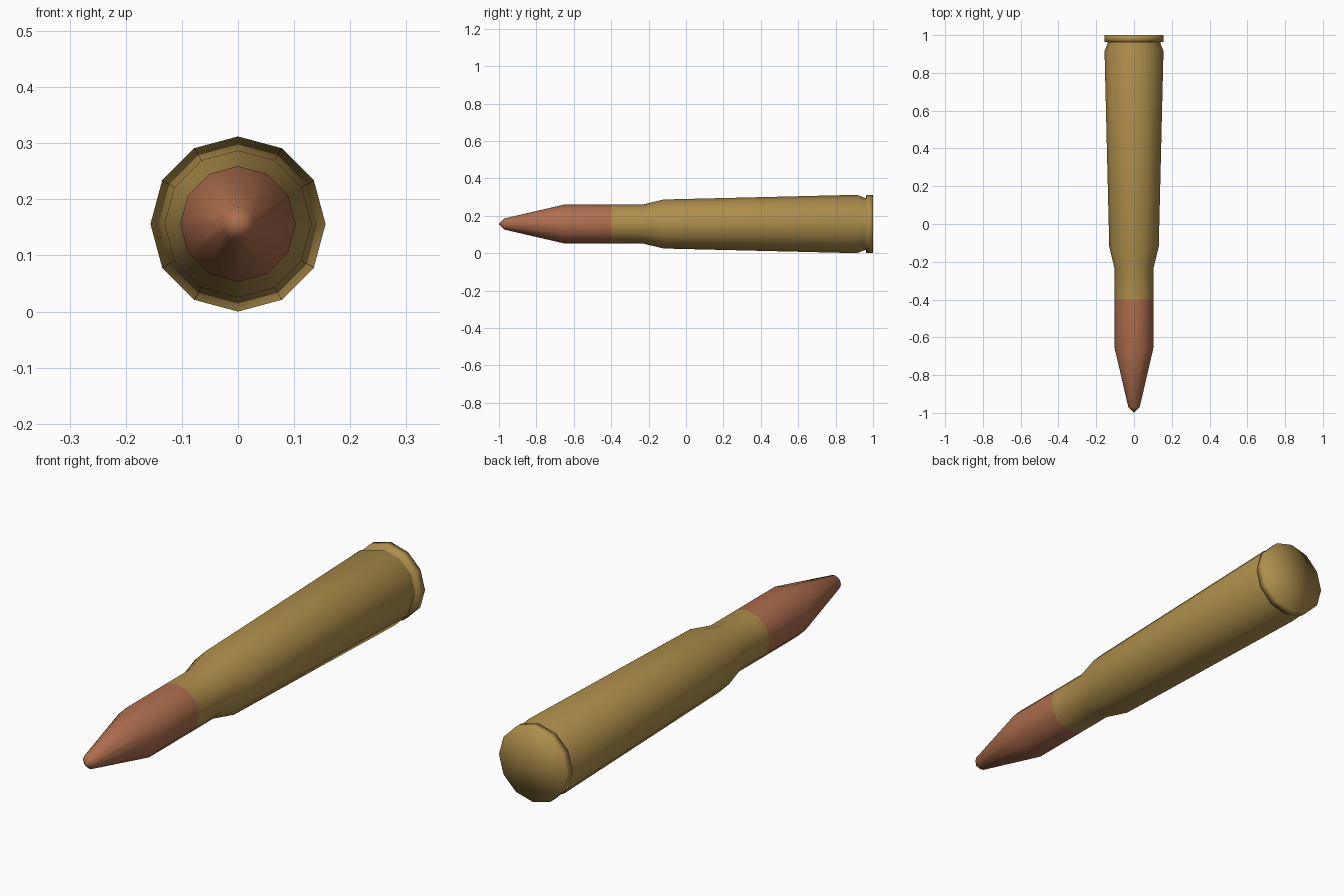
import bpy, bmesh, math

if "Cube" in bpy.data.objects:
    bpy.data.objects.remove(bpy.data.objects["Cube"])

SIDES = 12
AXIS_Z = 0.156


def material(name, rgb):
    m = bpy.data.materials.new(name)
    m.diffuse_color = (*rgb, 1)
    m.use_nodes = True
    m.node_tree.nodes["Principled BSDF"].inputs["Base Color"].default_value = m.diffuse_color
    return m


def lathe(name, profile, mat):
    """Revolve (y, radius) points around the long axis; radius 0 makes a pole."""
    bm = bmesh.new()
    rings = []
    for y, r in profile:
        if r == 0:
            rings.append([bm.verts.new((0, y, AXIS_Z))] * SIDES)
        else:
            angles = [2 * math.pi * i / SIDES for i in range(SIDES)]
            rings.append([bm.verts.new((r * math.cos(a), y, AXIS_Z + r * math.sin(a)))
                          for a in angles])
    for a, b in zip(rings, rings[1:]):
        for i in range(SIDES):
            j = (i + 1) % SIDES
            corners = list(dict.fromkeys((a[i], a[j], b[j], b[i])))
            bm.faces.new(corners).smooth = True
    # Profiles run towards +y, so this winding faces outward
    bm.normal_update()
    mesh = bpy.data.meshes.new(name)
    bm.to_mesh(mesh)
    bm.free()
    mesh.materials.append(mat)
    obj = bpy.data.objects.new(name, mesh)
    bpy.context.collection.objects.link(obj)
    return obj


brass = material("brass", (0.42, 0.27, 0.07))
copper = material("copper", (0.42, 0.155, 0.075))

# Pointed projectile with a small blunt tip
lathe("projectile", [(-1.0, 0), (-0.97, 0.03), (-0.655, 0.103), (-0.4, 0.103)], copper)

# Case: neck, shoulder, tapered body, extractor groove, rim and base
lathe("case", [(-0.4, 0.103), (-0.235, 0.103), (-0.12, 0.131), (0.915, 0.156),
               (0.957, 0.139), (0.963, 0.139), (0.964, 0.156), (1.0, 0.156),
               (1.0, 0)], brass)
